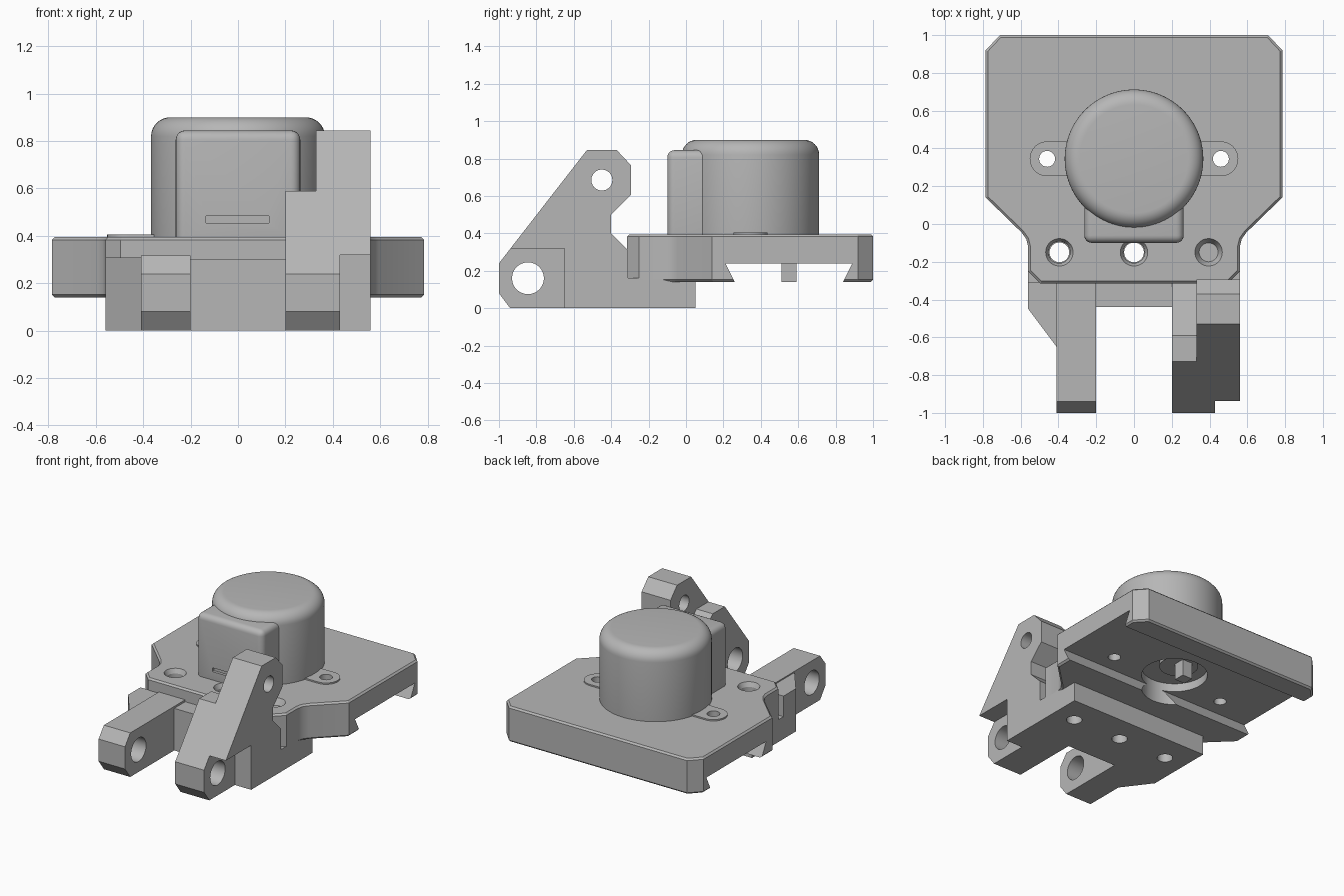
import bpy, bmesh
from math import radians
from mathutils import Vector

if "Cube" in bpy.data.objects:
    bpy.data.objects.remove(bpy.data.objects["Cube"], do_unlink=True)

GREY = (0.47, 0.47, 0.47, 1)
grey = bpy.data.materials.new("plain grey")
grey.use_nodes = True
grey.diffuse_color = GREY
grey.node_tree.nodes["Principled BSDF"].inputs["Base Color"].default_value = GREY


def finish(name, bm):
    bmesh.ops.recalc_face_normals(bm, faces=bm.faces)
    mesh = bpy.data.meshes.new(name)
    bm.to_mesh(mesh)
    bm.free()
    mesh.materials.append(grey)
    obj = bpy.data.objects.new(name, mesh)
    bpy.context.collection.objects.link(obj)
    return obj


def prism(name, points, low, high, axis="z"):
    """Extrude an outline: (x, y) along z, or (y, z) along x."""
    place = (lambda a, b: (a, b, low)) if axis == "z" else (lambda a, b: (low, a, b))
    bm = bmesh.new()
    face = bm.faces.new([bm.verts.new(place(a, b)) for a, b in points])
    new = bmesh.ops.extrude_face_region(bm, geom=[face])["geom"]
    step = Vector((0, 0, high - low) if axis == "z" else (high - low, 0, 0))
    bmesh.ops.translate(bm, vec=step, verts=[v for v in new if isinstance(v, bmesh.types.BMVert)])
    return finish(name, bm)


def box(name, x0, x1, y0, y1, z0, z1):
    return prism(name, [(x0, y0), (x1, y0), (x1, y1), (x0, y1)], z0, z1)


def cylinder(name, centre, radius, length, axis="z", sides=48, top=None):
    bm = bmesh.new()
    bmesh.ops.create_cone(bm, cap_ends=True, segments=sides, radius1=radius,
                          radius2=radius if top is None else top, depth=length)
    obj = finish(name, bm)
    obj.location = centre
    if axis == "x":
        obj.rotation_euler.y = radians(90)
    return obj


def bake(obj):
    bpy.context.view_layer.update()
    graph = bpy.context.evaluated_depsgraph_get()
    mesh = bpy.data.meshes.new_from_object(obj.evaluated_get(graph))
    obj.modifiers.clear()
    obj.data = mesh


def cut(obj, *cutters):
    for cutter in cutters:
        cutter.hide_render = True
        mod = obj.modifiers.new("cut", "BOOLEAN")
        mod.operation, mod.solver, mod.object = "DIFFERENCE", "EXACT", cutter
    bake(obj)
    for cutter in cutters:
        bpy.data.objects.remove(cutter, do_unlink=True)


def bevel(obj, width, segments, angle=30):
    mod = obj.modifiers.new("bevel", "BEVEL")
    mod.width, mod.segments = width, segments
    mod.limit_method, mod.angle_limit = "ANGLE", radians(angle)
    bake(obj)


BOLTS = (-0.395, 0, 0.395)
EARS = (-0.46, 0.46)


def bolt_cutters(radius):
    return [cylinder("bolt_cutter", (x, -0.15, 0.2), radius, 1) for x in BOLTS]


# Main plate with chamfered rim
half = [(0.71, 1), (0.785, 0.92), (0.785, 0.14), (0.595, -0.045), (0.57, -0.08),
        (0.56, -0.12), (0.56, -0.25), (0.495, -0.315)]
plate = prism("main_plate", half + [(-x, y) for x, y in reversed(half)], 0.14, 0.395)
bevel(plate, 0.012, 1, 60)

# Dovetail channel, round cam pocket and plate holes
channel = prism("channel_cutter", [(0.26, 0.05), (0.26, 0.14), (0.21, 0.24), (0.89, 0.24),
                                   (0.84, 0.14), (0.84, 0.05)], -1, 1, "x")
cut(plate, channel)
cut(plate, cylinder("pocket_cutter", (0, 0.42, 0.2), 0.22, 0.22))
cut(plate, *bolt_cutters(0.057),
    *[cylinder("countersink_cutter", (x, -0.15, 0.38), 0.05, 0.06, top=0.08) for x in BOLTS],
    *[cylinder("ear_hole_cutter", (x, 0.345, 0.3), 0.042, 1) for x in EARS])

# Round housing, side housing with a narrow slit
dome = cylinder("round_housing", (0, 0.345, 0.6), 0.367, 0.6, sides=96)
bevel(dome, 0.08, 8, 40)
side = box("side_housing", -0.263, 0.263, -0.1, 0.3, 0.35, 0.845)
bevel(side, 0.04, 5)
cut(side, box("slit_cutter", -0.135, 0.13, -0.15, -0.08, 0.455, 0.483))

# Screw ears either side of the housing
for x, word in zip(EARS, ("right", "left")):
    ear = cylinder(word + "_ear", (x, 0.345, 0.385), 0.092, 0.04)
    tab = box(word + "_ear_tab", min(x, x * 0.6), max(x, x * 0.6), 0.253, 0.437, 0.365, 0.405)
    for part in (ear, tab):
        cut(part, cylinder("ear_cutter", (x, 0.345, 0.4), 0.042, 1))

# Latch pin below the housing
pin = box("latch_pin", -0.01, 0.07, 0.51, 0.59, 0.14, 0.4)
cylinder("latch_hub", (0.03, 0.5, 0.3), 0.13, 0.08)

# Bracket base and front step
base = box("bracket_base", -0.56, 0.56, -0.44, 0.05, 0, 0.16)
cut(base, *bolt_cutters(0.052))
box("bracket_step", -0.56, 0.56, -0.44, -0.31, 0, 0.303)
prism("right_gusset", [(-0.56, -0.31), (-0.56, -0.45), (-0.41, -0.65), (-0.41, -0.31)], 0, 0.308)

# Short arm with its pivot hole
pivot = (-0.845, 0.16)
nose = [(-0.94, 0), (-1, 0.08), (-1, 0.24)]
short_arm = prism("short_arm", nose + [(-0.94, 0.317), (-0.31, 0.317), (-0.31, 0)],
                  -0.41, -0.2, "x")
cut(short_arm, cylinder("pivot_cutter", (-0.3, *pivot), 0.085, 0.6, "x"))

# Tall arm: stepped inner half and higher outer half
inner = prism("tall_arm_inner", nose + [(-0.727, 0.59), (-0.59, 0.59), (-0.55, 0.55),
              (-0.4, 0.4), (-0.31, 0.31), (-0.31, 0)], 0.2, 0.43, "x")
cut(inner, cylinder("pivot_cutter", (0.3, *pivot), 0.085, 0.6, "x"))
outer = prism("tall_arm_outer", [(-0.938, 0.32), (-0.53, 0.845), (-0.37, 0.845),
              (-0.295, 0.765), (-0.295, 0.605), (-0.4, 0.5), (-0.4, 0.4), (-0.31, 0.31),
              (-0.31, 0), (-0.65, 0), (-0.65, 0.32)], 0.33, 0.56, "x")
cut(outer, cylinder("upper_pivot_cutter", (0.45, -0.45, 0.685), 0.056, 0.6, "x"))

# Smooth round surfaces, keep hard edges
bpy.ops.object.select_all(action="DESELECT")
for obj in bpy.context.collection.objects:
    if obj.type == "MESH" and grey.name in obj.data.materials:
        obj.select_set(True)
        bpy.context.view_layer.objects.active = obj
bpy.ops.object.shade_smooth_by_angle(angle=radians(25))
